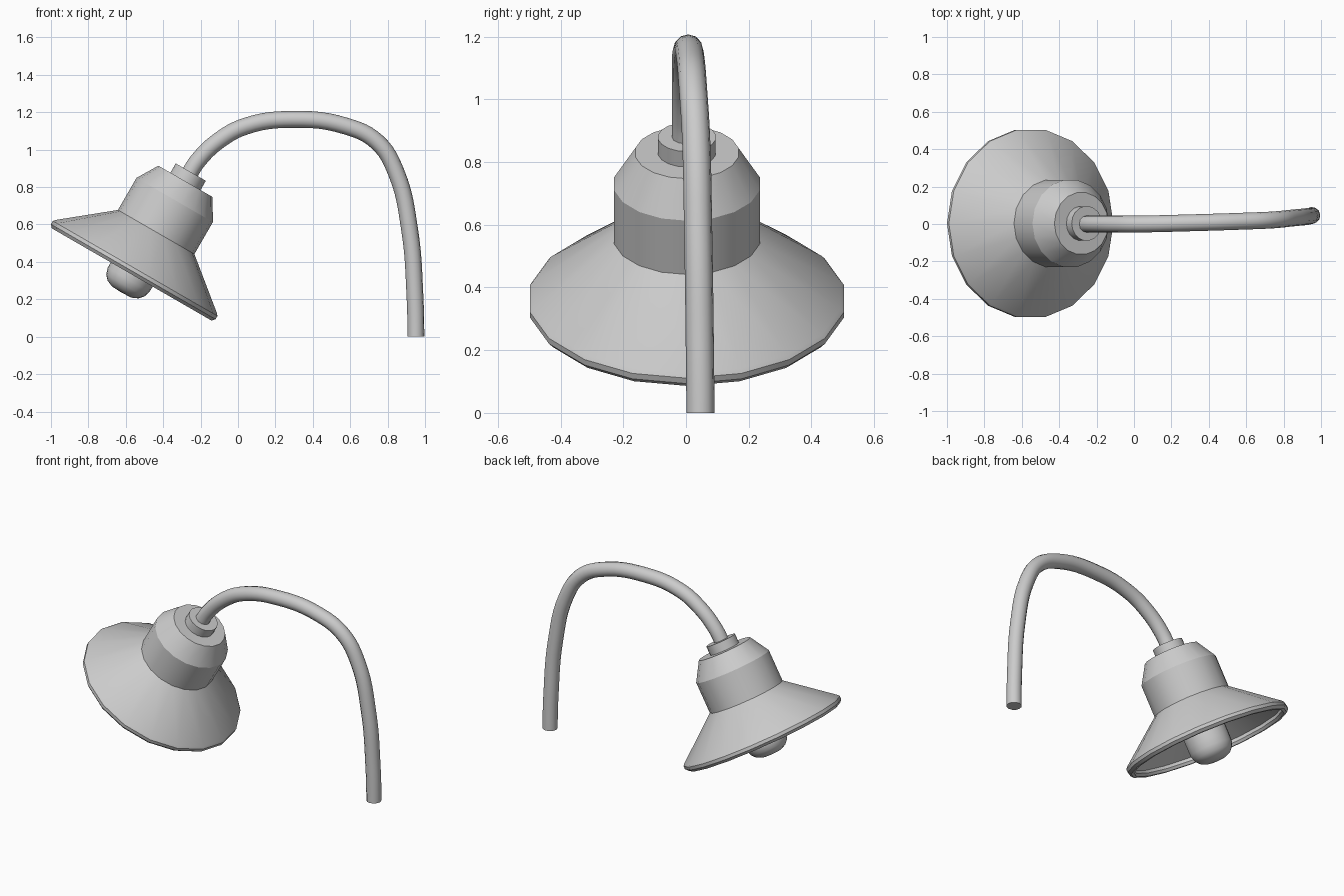
import bpy
import bmesh
from math import radians, cos, sin, pi
from mathutils import Matrix, Vector

cube = bpy.data.objects.get("Cube")
if cube:
    bpy.data.objects.remove(cube)

# Single painted-metal colour
grey = bpy.data.materials.new("light grey")
grey.use_nodes = True
colour = (0.6, 0.6, 0.6, 1)
grey.diffuse_color = colour
grey.node_tree.nodes["Principled BSDF"].inputs["Base Color"].default_value = colour

# The lamp head hangs tilted on its own axis
head = Matrix.Translation((-0.57, 0.003, 0.33)) @ Matrix.Rotation(radians(30), 4, 'Y')


def finish(obj, angle=28):
    obj.data.materials.clear()
    obj.data.materials.append(grey)
    bpy.ops.object.select_all(action='DESELECT')
    obj.select_set(True)
    bpy.context.view_layer.objects.active = obj
    bpy.ops.object.shade_smooth_by_angle(angle=radians(angle))


def lathe(name, profile, sides=18, angle=28):
    """Turn (radius, height) points around the head axis."""
    bm = bmesh.new()
    rings = []
    for r, z in profile:
        if r == 0:
            rings.append([bm.verts.new((0, 0, z))] * sides)
        else:
            rings.append([bm.verts.new((r * cos(2 * pi * i / sides), r * sin(2 * pi * i / sides), z))
                          for i in range(sides)])
    for a, b in zip(rings, rings[1:]):
        for i in range(sides):
            j = (i + 1) % sides
            corners = list(dict.fromkeys((a[i], a[j], b[j], b[i])))
            bm.faces.new(corners)
    bmesh.ops.recalc_face_normals(bm, faces=bm.faces)
    mesh = bpy.data.meshes.new(name)
    bm.to_mesh(mesh)
    bm.free()
    obj = bpy.data.objects.new(name, mesh)
    obj.matrix_world = head
    bpy.context.collection.objects.link(obj)
    finish(obj, angle)
    return obj


# Flared shade with a rolled rim and hollow underside
lathe("shade", [(0.236, 0.265), (0.498, 0.052), (0.508, 0.04), (0.508, 0.02), (0.493, 0.003),
                (0.475, 0.003), (0.468, 0.02), (0.475, 0.04), (0.215, 0.25), (0, 0.25)])

# Socket housing: straight wall and chamfered top
lathe("housing", [(0, 0.26), (0.236, 0.265), (0.236, 0.463), (0.167, 0.578), (0, 0.578)])

# Collar where the arm enters
lathe("collar", [(0, 0.57), (0.093, 0.57), (0.093, 0.635), (0, 0.635)])

# Rounded bulb
lathe("bulb", [(0, -0.108), (0.06, -0.105), (0.095, -0.09), (0.118, -0.065), (0.129, -0.03),
               (0.13, 0.01), (0.13, 0.1), (0.11, 0.17), (0.08, 0.25)], 24, 50)

# Gooseneck arm
path = [(-0.272, 0, 0.85), (-0.215, 0, 0.94), (-0.1, 0, 1.05), (0.04, 0, 1.125), (0.29, 0.006, 1.162),
        (0.58, 0.015, 1.125), (0.745, 0.022, 1.04), (0.845, 0.032, 0.88), (0.918, 0.039, 0.57),
        (0.946, 0.044, 0.22), (0.951, 0.046, 0)]
curve = bpy.data.curves.new("arm", 'CURVE')
curve.dimensions = '3D'
curve.bevel_depth = 0.045
curve.bevel_resolution = 4
curve.resolution_u = 6
curve.use_fill_caps = True
spline = curve.splines.new('BEZIER')
spline.bezier_points.add(len(path) - 1)
for point, co in zip(spline.bezier_points, path):
    point.co = co
    point.handle_left_type = point.handle_right_type = 'AUTO'
# Stand the foot upright
foot = spline.bezier_points[-1]
foot.handle_left_type = foot.handle_right_type = 'FREE'
foot.handle_left = Vector(path[-1]) + Vector((0, 0, 0.07))
foot.handle_right = Vector(path[-1]) - Vector((0, 0, 0.07))
arm = bpy.data.objects.new("arm", curve)
bpy.context.collection.objects.link(arm)
bpy.ops.object.select_all(action='DESELECT')
arm.select_set(True)
bpy.context.view_layer.objects.active = arm
bpy.ops.object.convert(target='MESH')
finish(bpy.context.view_layer.objects.active, 40)
